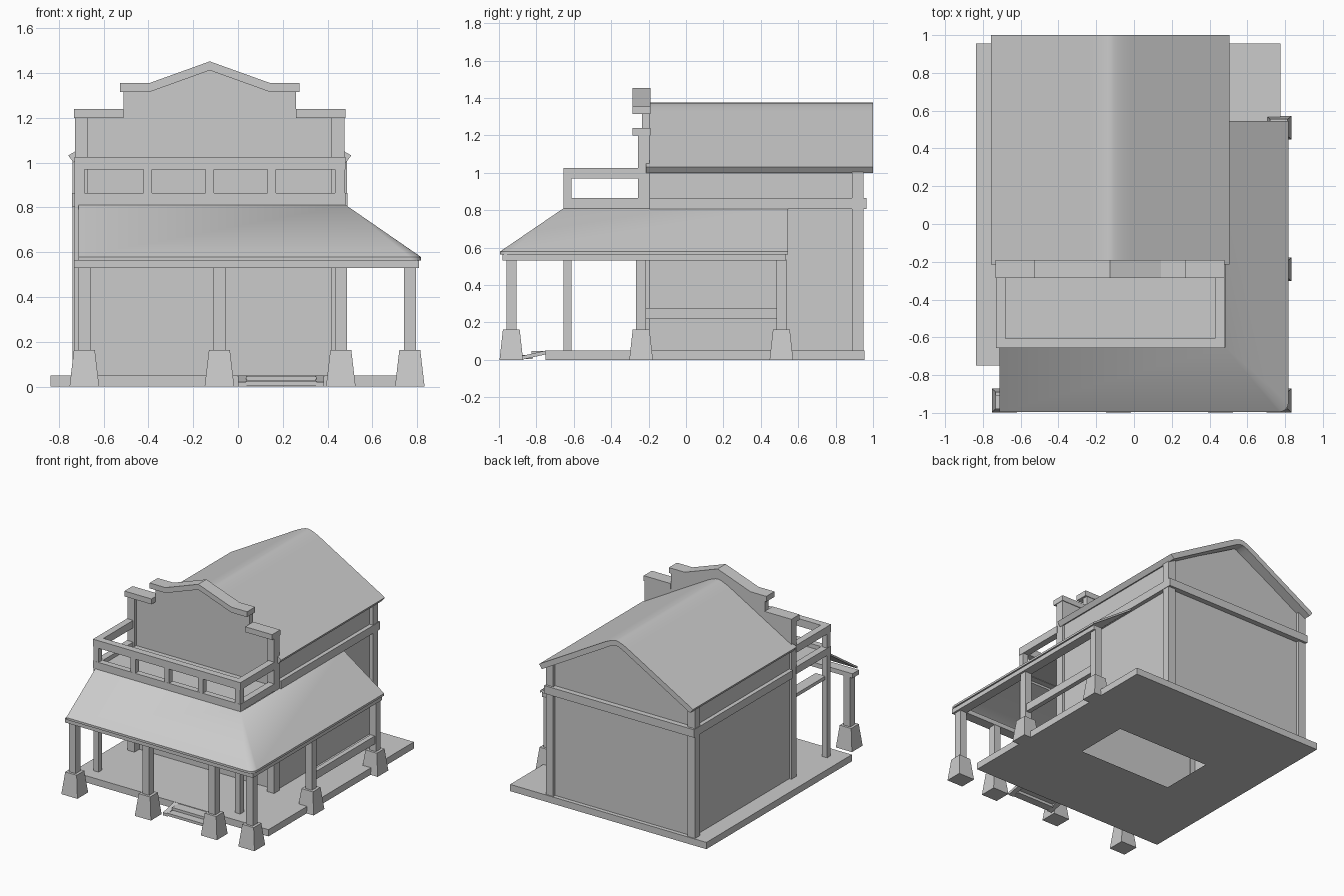
import bpy, bmesh, math

if "Cube" in bpy.data.objects:
    bpy.data.objects.remove(bpy.data.objects["Cube"])

grey = bpy.data.materials.new("plain_grey")
grey.use_nodes = True
COLOUR = (0.6, 0.6, 0.6, 1)
grey.diffuse_color = COLOUR
grey.node_tree.nodes["Principled BSDF"].inputs["Base Color"].default_value = COLOUR

CX = -0.126         # centre line of the house
FLOOR = 0.05        # top of the slab


def finish(name, bm, smooth=False, closed=True):
    if closed:
        bmesh.ops.recalc_face_normals(bm, faces=bm.faces)
    mesh = bpy.data.meshes.new(name)
    bm.to_mesh(mesh)
    bm.free()
    mesh.materials.append(grey)
    ob = bpy.data.objects.new(name, mesh)
    bpy.context.collection.objects.link(ob)
    if smooth:
        bpy.ops.object.select_all(action='DESELECT')
        ob.select_set(True)
        bpy.context.view_layer.objects.active = ob
        bpy.ops.object.shade_smooth_by_angle(angle=math.radians(30))
        ob.modifiers.new("flat_slopes", 'WEIGHTED_NORMAL').keep_sharp = True
    return ob


def box(name, x0, x1, y0, y1, z0, z1, taper=1.0):
    bm = bmesh.new()
    bmesh.ops.create_cube(bm, size=1)
    for v in bm.verts:
        k = taper if v.co.z > 0 else 1
        v.co = ((x0 + x1) / 2 + v.co.x * (x1 - x0) * k,
                (y0 + y1) / 2 + v.co.y * (y1 - y0) * k,
                z0 if v.co.z < 0 else z1)
    return finish(name, bm)


def prism(name, profile, y0, y1, open_bottom=False, smooth=False):
    """Extrude an x-z profile, given about the centre line, along y."""
    bm = bmesh.new()
    a, b = [[bm.verts.new((CX + x, y, z)) for x, z in profile] for y in (y0, y1)]
    bm.faces.new(a)
    bm.faces.new(b)
    n = len(profile)
    for i in range(n - 1 if open_bottom else n):
        j = (i + 1) % n
        bm.faces.new((a[i], a[j], b[j], b[i]))
    return finish(name, bm, smooth)


def mirrored(points):
    """Complete a left half, listed from outside to centre."""
    return points + [(-x, z) for x, z in reversed(points) if x != 0]


# Foundation slab: opening below, and open above inside the house walls
bm = bmesh.new()
slab = (-0.836, 0.775, -0.75, 0.955)
rings = []
for (x0, x1, y0, y1), z in (((-0.385, 0.38, -0.10, 0.305), 0), (slab, 0), (slab, FLOOR),
                            ((CX - 0.585, CX + 0.585, -0.2, 0.925), FLOOR)):
    rings.append([bm.verts.new(p) for p in
                  ((x0, y0, z), (x1, y0, z), (x1, y1, z), (x0, y1, z))])
for a, b in zip(rings, rings[1:]):
    for i in range(4):
        j = (i + 1) % 4
        bm.faces.new((a[i], a[j], b[j], b[i]))
finish("foundation_slab", bm, closed=False)

# House shell, open to the slab, and its gabled roof
prism("house_walls", mirrored([(-0.585, FLOOR), (-0.585, 1.02), (0, 1.34)]),
      -0.2, 0.925, open_bottom=True)
top = mirrored([(-0.632, 1.032), (-0.11, 1.331), (-0.075, 1.35), (-0.045, 1.363),
                (-0.02, 1.372), (0, 1.375)])
under = mirrored([(-0.608, 1.0), (-0.09, 1.297), (-0.05, 1.32), (-0.02, 1.333), (0, 1.336)])
prism("main_roof", top + under[::-1], -0.215, 1.0, smooth=True)

# Corner posts, wall bands and balcony framing, on both sides
for side, s in (("left", 1), ("right", -1)):
    def span(a, b):
        return sorted((CX + s * a, CX + s * b))
    box(f"back_corner_post_{side}", *span(0.552, 0.612), 0.888, 0.948, FLOOR, 1.03)
    box(f"front_corner_post_{side}", *span(0.544, 0.602), -0.257, -0.195, 0.002, 1.2)
    box(f"wall_band_{side}", *span(0.575, 0.615), -0.195, 0.965, 0.805, 0.864)
    box(f"porch_post_{side}", *span(0.56, 0.603), -0.655, -0.613, 0.002, 0.98)
    box(f"balcony_side_beam_{side}", *span(0.555, 0.605), -0.61, -0.25, 0.81, 0.864)
    box(f"balcony_side_rail_{side}", *span(0.555, 0.605), -0.605, -0.25, 0.969, 1.025)
    box(f"parapet_end_cap_{side}", *span(0.385, 0.606), -0.285, -0.19, 1.2, 1.24)
box("wall_band_back", CX - 0.615, CX + 0.615, 0.92, 0.965, 0.805, 0.864)

# Stepped false front and its peaked cap
prism("parapet", mirrored([(-0.56, 0.8), (-0.56, 1.21), (-0.385, 1.21),
                           (-0.385, 1.33), (-0.27, 1.33), (0, 1.43)]), -0.235, -0.195)
cap = [(-0.4, 1.315), (-0.4, 1.355), (-0.27, 1.355), (0, 1.452)]
cap_under = [(-0.4, 1.315), (-0.27, 1.315), (0, 1.412)]
prism("parapet_peak_cap", mirrored(cap) + mirrored(cap_under)[-2:0:-1], -0.285, -0.19)

# Balcony
box("balcony_floor", CX - 0.59, CX + 0.59, -0.63, -0.2, 0.813, 0.833)
box("balcony_front_beam", CX - 0.605, CX + 0.605, -0.656, -0.61, 0.81, 0.864)
box("balcony_front_rail", CX - 0.605, CX + 0.605, -0.656, -0.605, 0.969, 1.025)
for i, x in enumerate((-0.277, 0, 0.277)):
    box(f"balcony_baluster_{i}", CX + x - 0.019, CX + x + 0.019,
        -0.655, -0.613, 0.86, 0.975)

# Wrap-around porch roof with a softened hip
bm = bmesh.new()
R, X, Y = 0.05, 0.818, -0.995
up = [bm.verts.new(p) for p in ((-0.713, -0.655, 0.81), (0.482, -0.655, 0.81),
                                (0.482, 0.545, 0.81))]
arc = []
for i in range(6):
    t = math.radians(90 * i / 5)
    arc.append(bm.verts.new((X - R + R * math.sin(t), Y + R - R * math.cos(t), 0.578)))
end_front = bm.verts.new((-0.713, Y, 0.578))
end_side = bm.verts.new((X, 0.545, 0.578))
bm.faces.new((end_front, arc[0], up[1], up[0]))
for a, b in zip(arc, arc[1:]):
    bm.faces.new((a, b, up[1]))
bm.faces.new((arc[-1], end_side, up[2], up[1]))
low = bmesh.ops.extrude_face_region(bm, geom=bm.faces[:], use_keep_orig=True)
for g in low["geom"]:
    if isinstance(g, bmesh.types.BMVert):
        g.co.z -= 0.016
finish("porch_roof", bm, smooth=True)

# Porch beams, and the tie between house and post on the open side
box("porch_front_beam", -0.733, 0.808, -0.98, -0.905, 0.53, 0.563)
box("porch_side_beam", 0.738, 0.808, -0.905, 0.535, 0.53, 0.563)
box("porch_end_tie", -0.712, -0.63, -0.62, -0.25, 0.625, 0.65)

# Porch columns on tapered footings
spots = [(x, -0.934) for x in (-0.686, -0.083, 0.459)]
spots += [(0.767, y) for y in (-0.934, -0.24, 0.51)]
for i, (x, y) in enumerate(spots):
    box(f"column_footing_{i}", x - 0.066, x + 0.066, y - 0.063, y + 0.063, 0, 0.163, 0.71)
    box(f"porch_column_{i}", x - 0.027, x + 0.027, y - 0.027, y + 0.027, 0.16, 0.535)

# Side railing between the rear columns
box("porch_side_rail", 0.75, 0.785, -0.22, 0.49, 0.218, 0.277)

# Front steps: sloping side boards and two treads
for side, x in (("right", 0.0), ("left", 0.345)):
    ob = prism(f"step_board_{side}", [(0, 0), (0.04, 0), (0.04, 0.02), (0, 0.02)],
               -0.88, -0.745)
    for v in ob.data.vertices:
        v.co.x += x - CX
        if v.co.y > -0.8:
            v.co.z += 0.03
box("lower_tread", 0.035, 0.35, -0.88, -0.82, 0.005, 0.025)
box("upper_tread", 0.035, 0.35, -0.825, -0.75, 0.027, 0.046)
